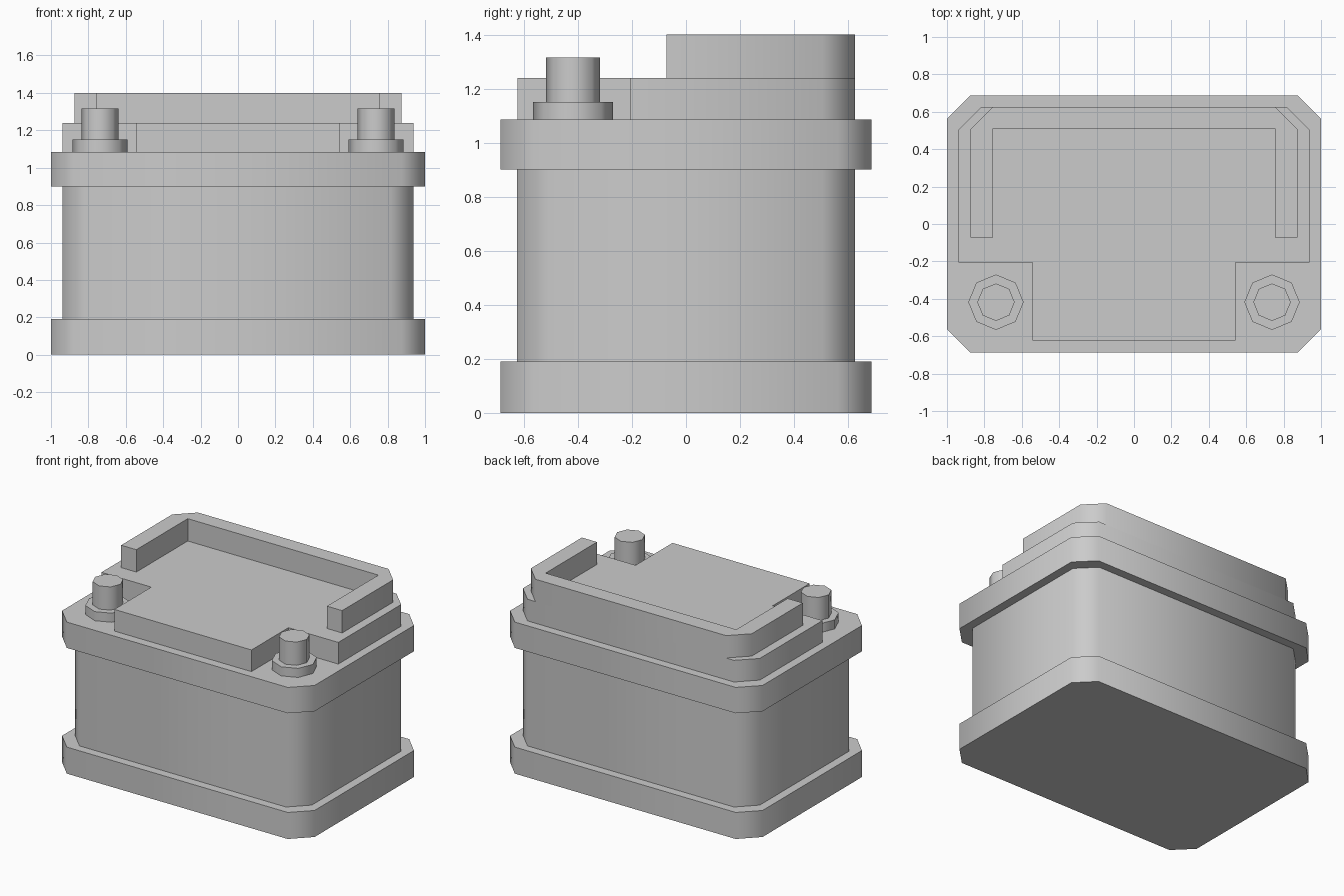
import bpy, bmesh, math

if "Cube" in bpy.data.objects:
    bpy.data.objects.remove(bpy.data.objects["Cube"])


def loft(name, rings):
    """Closed solid skinned through (outline, z) rings from bottom to top."""
    bm = bmesh.new()
    loops = [[bm.verts.new((x, y, z)) for x, y in outline] for outline, z in rings]
    bm.faces.new(loops[0][::-1])
    for a, b in zip(loops, loops[1:]):
        n = len(a)
        for i in range(n):
            j = (i + 1) % n
            bm.faces.new((a[i], a[j], b[j], b[i]))
    bm.faces.new(loops[-1])
    bmesh.ops.recalc_face_normals(bm, faces=bm.faces)
    mesh = bpy.data.meshes.new(name)
    bm.to_mesh(mesh)
    bm.free()
    ob = bpy.data.objects.new(name, mesh)
    bpy.context.collection.objects.link(ob)
    bpy.ops.object.select_all(action='DESELECT')
    ob.select_set(True)
    bpy.context.view_layer.objects.active = ob
    bpy.ops.object.shade_smooth_by_angle(angle=math.radians(50))
    return ob


def mirrored(half):
    """Complete a right-hand half outline (front to back) across x = 0."""
    return half + [(-x, y) for x, y in reversed(half)]


def chamfered(w, d, c):
    return mirrored([(w - c, -d), (w, -d + c), (w, d - c), (w - c, d)])


def octagon(cx, cy, r):
    return [(cx + r * math.cos(i * math.pi / 4), cy + r * math.sin(i * math.pi / 4))
            for i in range(8)]


# Case: wide foot, narrower body, wide top rim
wide = chamfered(1.0, 0.687, 0.125)
narrow = chamfered(0.938, 0.625, 0.12)
loft("battery_case", [(wide, 0), (wide, 0.19), (narrow, 0.19),
                      (narrow, 0.9), (wide, 0.9), (wide, 1.085)])

# Lid with front corners cut away for the terminals
lid = mirrored([(0.543, -0.623), (0.543, -0.205), (0.938, -0.205),
                (0.938, 0.505), (0.818, 0.625)])
loft("lid", [(lid, 1.085), (lid, 1.24)])

# Raised U-shaped wall around the back of the lid
wall = mirrored([(0.755, 0.51), (0.755, -0.072), (0.875, -0.072),
                 (0.875, 0.505), (0.755, 0.625)])
loft("raised_wall", [(wall, 1.24), (wall, 1.4)])

# Terminals: octagonal collar and post
for side, label in ((-1, "left"), (1, "right")):
    collar = octagon(side * 0.738, -0.418, 0.148)
    post = octagon(side * 0.738, -0.418, 0.1)
    loft(label + "_terminal", [(collar, 1.085), (collar, 1.15),
                               (post, 1.15), (post, 1.316)])
